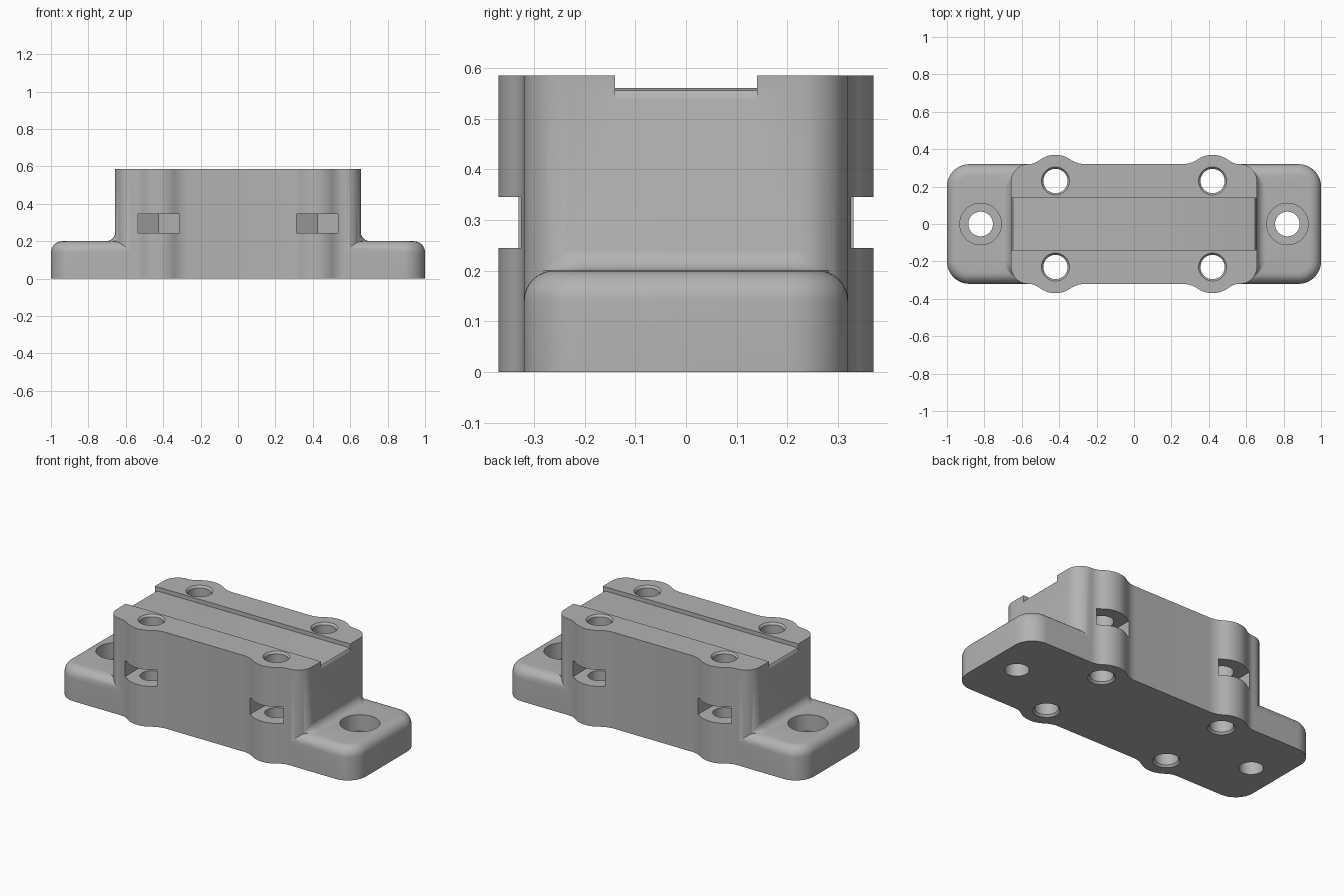
import bpy, bmesh
from math import sin, cos, radians, degrees, atan2, sqrt, pi

if "Cube" in bpy.data.objects:
    bpy.data.objects.remove(bpy.data.objects["Cube"])

grey = bpy.data.materials.new("plain grey")
grey.use_nodes = True
grey.diffuse_color = (0.45, 0.45, 0.45, 1)
grey.node_tree.nodes["Principled BSDF"].inputs["Base Color"].default_value = (0.45, 0.45, 0.45, 1)

HOLE_X, HOLE_Y = 0.42, 0.23      # clamp bolts
FOOT_X = 0.82                    # mounting holes
HX, HY, HEIGHT, FOOT_H = 0.657, 0.32, 0.585, 0.2


def arc(cx, cy, r, a0, a1, n=12):
    return [(cx + r * cos(radians(a0 + (a1 - a0) * i / n)),
             cy + r * sin(radians(a0 + (a1 - a0) * i / n))) for i in range(n + 1)]


def mirrored(quarter):
    """Complete a counter-clockwise outline from its +x +y quarter."""
    half = quarter + [(-x, y) for x, y in reversed(quarter)]
    return half + [(-x, -y) for x, y in half]


def rounded_rect(hx, hy, r):
    return mirrored(arc(hx - r, hy - r, r, 0, 90))


def loft(name, rings):
    """Skin a closed solid through rings of (outline, z)."""
    bm = bmesh.new()
    loops = [[bm.verts.new((x, y, z)) for x, y in outline] for outline, z in rings]
    for low, high in zip(loops, loops[1:]):
        for i in range(len(low)):
            j = (i + 1) % len(low)
            bm.faces.new((low[i], low[j], high[j], high[i]))
    bm.faces.new(reversed(loops[0]))
    bm.faces.new(loops[-1])
    bmesh.ops.remove_doubles(bm, verts=bm.verts, dist=1e-5)
    bmesh.ops.recalc_face_normals(bm, faces=bm.faces)
    mesh = bpy.data.meshes.new(name)
    bm.to_mesh(mesh)
    bm.free()
    obj = bpy.data.objects.new(name, mesh)
    bpy.context.collection.objects.link(obj)
    mesh.materials.append(grey)
    return obj


def lathe(name, profile, x, y):
    return loft(name, [(arc(x, y, r, 0, 360, 40)[:-1], z) for r, z in profile])


def combine(target, tool, operation):
    mod = target.modifiers.new(tool.name, "BOOLEAN")
    mod.operation, mod.solver, mod.object = operation, "EXACT", tool
    bpy.context.view_layer.objects.active = target
    bpy.ops.object.modifier_apply(modifier=mod.name)
    bpy.data.objects.remove(tool)


# Tall body: rounded block whose sides swell around each bolt
BOSS_R, OUT_R, IN_R = 0.14, 0.1, 0.14


def swell(r):
    rise = HY + r - HOLE_Y
    run = sqrt((BOSS_R + r) ** 2 - rise ** 2)
    return run, degrees(atan2(rise, run))


out_run, out_a = swell(OUT_R)
in_run, in_a = swell(IN_R)
corner_x = HOLE_X + out_run
corner_r = HX - corner_x
quarter = (arc(corner_x, HY - corner_r, corner_r, 0, 90)
           + arc(corner_x, HY + OUT_R, OUT_R, 270, 180 + out_a, 8)[1:]
           + arc(HOLE_X, HOLE_Y, BOSS_R, out_a, 180 - in_a, 16)[1:]
           + arc(HOLE_X - in_run, HY + IN_R, IN_R, 360 - in_a, 270, 8)[1:])
outline = mirrored(quarter)
block = loft("clamp_block", [(outline, 0), (outline, HEIGHT)])

# Foot plate with a rolled top edge
EDGE = 0.06
rings = [(rounded_rect(1, HY, 0.12), 0)]
for i in range(9):
    a = i / 8 * pi / 2
    d = EDGE * (1 - cos(a))
    rings.append((rounded_rect(1 - d, HY - d, 0.12 - d), FOOT_H - EDGE + EDGE * sin(a)))
combine(block, loft("foot_plate", rings), "UNION")

# Concave fillet where the body meets the foot
FILLET = 0.05
rings = [(rounded_rect(HX + FILLET, 0.3, 0.13), FOOT_H - 0.04)]
for i in range(9):
    a = i / 8 * pi / 2
    d = FILLET * (1 - sin(a))
    rings.append((rounded_rect(HX - 0.001 + d, 0.3, 0.08 + d), FOOT_H + FILLET * (1 - cos(a))))
combine(block, loft("root_fillet", rings), "UNION")

# Shallow channel along the top, rolled over at both ends
side = [(0.9, 0.7), (0.9, 0.53), (HX + 0.002, 0.53), (HX - 0.002, 0.545),
        (HX - 0.009, 0.555), (HX - 0.022, 0.56)]
profile = side + [(-x, z) for x, z in reversed(side)]
channel = loft("channel_cutter", [(profile, -0.14), (profile, 0.14)])
for v in channel.data.vertices:
    v.co = (v.co.x, -v.co.z, v.co.y)
combine(block, channel, "DIFFERENCE")

# Bolt holes with chamfered mouths, and pointed nut pockets open to the sides
for sx in (-1, 1):
    for sy in (-1, 1):
        x, y = sx * HOLE_X, sy * HOLE_Y
        bolt = [(0.075, -0.05), (0.075, 0), (0.065, 0.012), (0.065, HEIGHT - 0.012),
                (0.075, HEIGHT), (0.075, HEIGHT + 0.05)]
        combine(block, lathe("bolt_cutter", bolt, x, y), "DIFFERENCE")
        cx = sx * 0.424
        pocket = [(cx - 0.11, sy * 0.5), (cx - 0.11, sy * 0.167), (cx, sy * 0.103),
                  (cx + 0.11, sy * 0.167), (cx + 0.11, sy * 0.5)]
        combine(block, loft("pocket_cutter", [(pocket, 0.245), (pocket, 0.345)]), "DIFFERENCE")
    # Counterbored mounting hole in each foot
    bore = [(0.066, -0.05), (0.066, 0.1), (0.111, 0.1), (0.111, 0.3)]
    combine(block, lathe("mount_cutter", bore, sx * FOOT_X, 0), "DIFFERENCE")

bpy.ops.object.select_all(action="DESELECT")
block.select_set(True)
bpy.context.view_layer.objects.active = block
bpy.ops.object.shade_smooth_by_angle(angle=radians(30))
